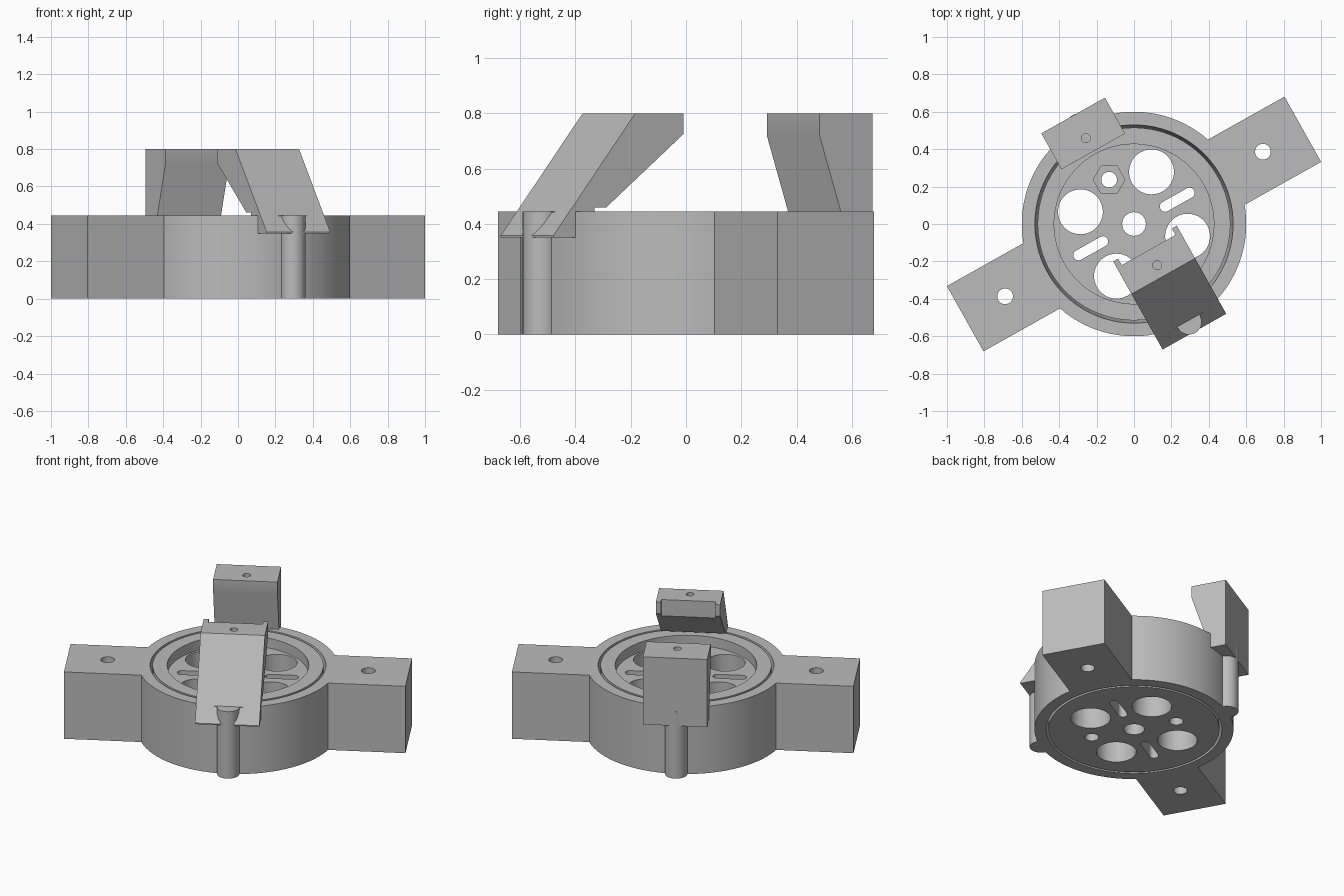
import bpy, bmesh, math
from mathutils import Matrix

cube = bpy.data.objects.get("Cube")
if cube:
    bpy.data.objects.remove(cube, do_unlink=True)

TURN = Matrix.Rotation(math.radians(29.3), 4, 'Z')
TOP = 0.445
HALF = 0.195

grey = bpy.data.materials.new("plain_grey")
grey.use_nodes = True
grey.diffuse_color = (0.5, 0.5, 0.5, 1)
grey.node_tree.nodes["Principled BSDF"].inputs["Base Color"].default_value = (0.5, 0.5, 0.5, 1)


def make(name, bm):
    bmesh.ops.recalc_face_normals(bm, faces=bm.faces)
    mesh = bpy.data.meshes.new(name)
    bm.to_mesh(mesh)
    bm.free()
    mesh.materials.append(grey)
    ob = bpy.data.objects.new(name, mesh)
    bpy.context.collection.objects.link(ob)
    return ob


def prism(name, points, depth):
    """Extrude a closed outline by a depth vector."""
    bm = bmesh.new()
    face = bm.faces.new([bm.verts.new(p) for p in points])
    out = bmesh.ops.extrude_face_region(bm, geom=[face])
    bmesh.ops.translate(bm, vec=depth, verts=[g for g in out["geom"] if isinstance(g, bmesh.types.BMVert)])
    return make(name, bm)


def circle(x, y, r, z, n=48, start=0.0):
    angles = [start + math.tau * i / n for i in range(n)]
    return [(x + r * math.cos(a), y + r * math.sin(a), z) for a in angles]


def cylinder(name, x, y, r, z0, z1, n=48, start=0.0):
    return prism(name, circle(x, y, r, z0, n, start), (0, 0, z1 - z0))


def box(name, x0, x1, y0, y1, z0, z1):
    return prism(name, [(x0, y0, z0), (x1, y0, z0), (x1, y1, z0), (x0, y1, z0)], (0, 0, z1 - z0))


def lathe(name, profile, n=128):
    bm = bmesh.new()
    rings = [[bm.verts.new(p) for p in circle(0, 0, r, z, n)] for r, z in profile]
    for a, b in zip(rings, rings[1:] + rings[:1]):
        for i in range(n):
            j = (i + 1) % n
            bm.faces.new((a[i], a[j], b[j], b[i]))
    return make(name, bm)


def combine(target, tool, operation):
    mod = target.modifiers.new(operation, 'BOOLEAN')
    mod.operation = operation
    mod.solver = 'EXACT'
    mod.object = tool
    bpy.context.view_layer.objects.active = target
    bpy.ops.object.modifier_apply(modifier=mod.name)
    bpy.data.objects.remove(tool, do_unlink=True)


def finish(ob):
    ob.data.transform(TURN)
    bpy.ops.object.select_all(action='DESELECT')
    ob.select_set(True)
    bpy.context.view_layer.objects.active = ob
    bpy.ops.object.shade_smooth_by_angle(angle=math.radians(30))


# Round housing with a shallow well, a centre bore and a groove above and below
housing = lathe("housing", [
    (0.063, 0), (0.515, 0), (0.515, 0.1), (0.53, 0), (0.6, 0),
    (0.6, TOP), (0.53, TOP), (0.515, TOP - 0.1), (0.515, TOP),
    (0.427, TOP), (0.427, 0.38), (0.063, 0.38)])

for side in (-1, 1):
    # Mounting arms and the bosses under the towers
    combine(housing, box("arm", *sorted((side * 0.555, side * 1.035)), -0.2, 0.2, 0, TOP), 'UNION')
    combine(housing, cylinder("boss", 0, side * 0.6, 0.068, 0, TOP), 'UNION')

for side in (-1, 1):
    # Arm bolt holes and the round windows
    combine(housing, cylinder("bolt_hole", side * 0.79, 0, 0.042, -1, 1), 'DIFFERENCE')
    for end in (-1, 1):
        combine(housing, cylinder("window", side * 0.218, end * 0.197, 0.12, -1, 1), 'DIFFERENCE')
    # Rounded slots
    arc = [math.pi * (i / 12 - 0.5) for i in range(13)]
    slot = [(0.34 + 0.028 * math.cos(a), 0.028 * math.sin(a), -1) for a in arc]
    slot += [(0.19 - 0.028 * math.cos(a), -0.028 * math.sin(a), -1) for a in arc]
    slot = [(side * x, side * y, z) for x, y, z in slot]
    combine(housing, prism("slot", slot, (0, 0, 2)), 'DIFFERENCE')
    # Hexagonal nut pockets with through holes
    combine(housing, cylinder("nut_pocket", 0, side * 0.272, 0.085, 0.28, 1, 6, math.radians(30)), 'DIFFERENCE')
    combine(housing, cylinder("nut_hole", 0, side * 0.272, 0.042, -1, 1), 'DIFFERENCE')
finish(housing)


def tower(name, profile, side, hole):
    points = [(-HALF, side * d, z) for d, z in profile]
    ob = prism(name, points, (2 * HALF, 0, 0))
    combine(ob, cylinder("screw_hole", 0, side * hole, 0.024, 0.65, 1, 32), 'DIFFERENCE')
    return ob


# Leaning front tower with two small prongs at its tip
front_tower = tower("front_tower", [
    (0.66, 0.35), (0.66, 0.357), (0.32, 0.8), (0.12, 0.8), (0.12, 0.725),
    (0.44, 0.46), (0.49, 0.46), (0.49, 0.35)], -1, 0.253)
combine(front_tower, box("tip_recess", -0.165, 0.165, -0.16, 0, 0.5, 1), 'DIFFERENCE')
finish(front_tower)

# Upright rear tower, undercut on its inner side
rear_tower = tower("rear_tower", [
    (0.665, 0.35), (0.665, 0.8), (0.445, 0.8), (0.445, 0.72),
    (0.533, TOP), (0.533, 0.35)], 1, 0.526)
finish(rear_tower)
